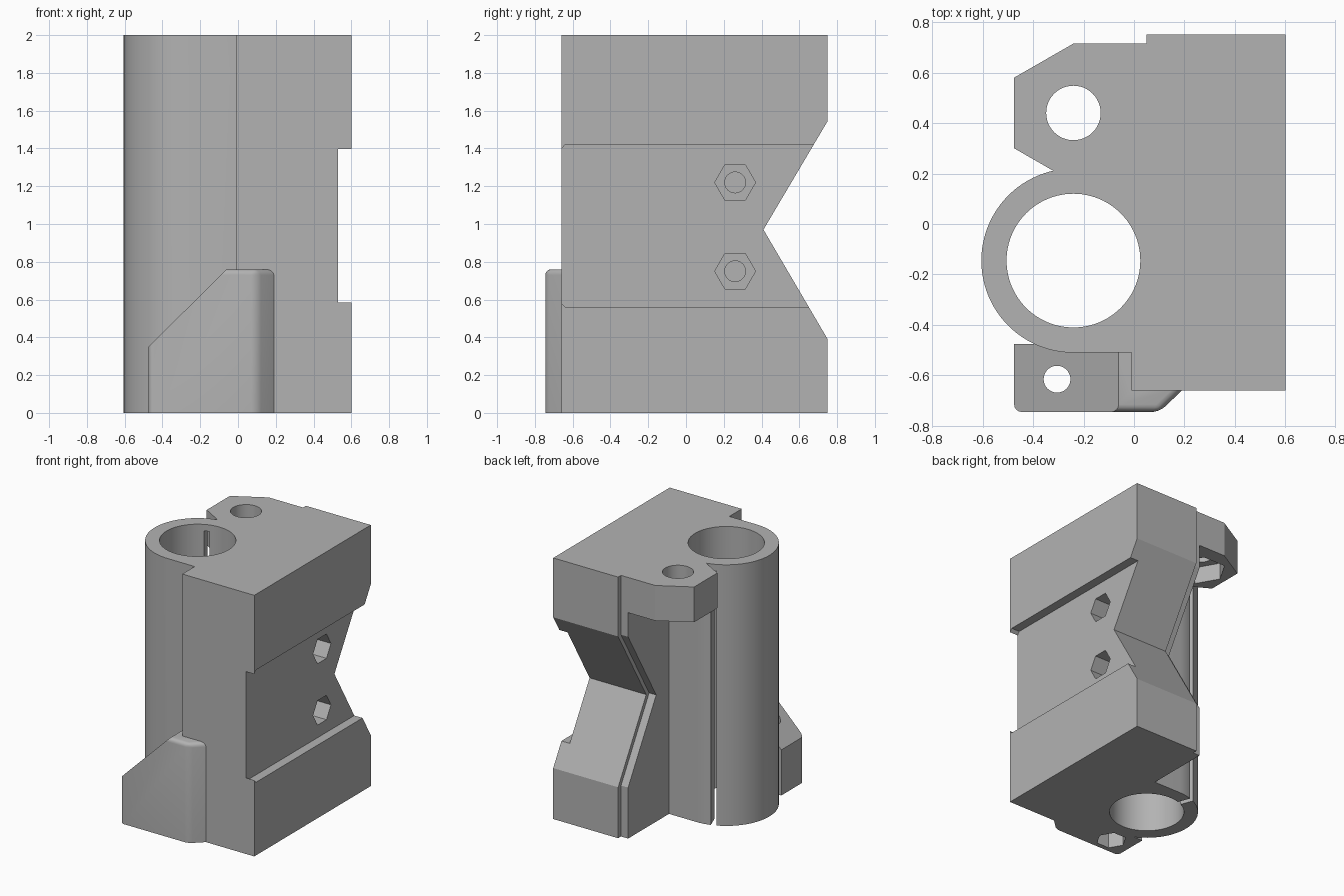
import bpy, bmesh, math
from mathutils import Vector

if "Cube" in bpy.data.objects:
    bpy.data.objects.remove(bpy.data.objects["Cube"], do_unlink=True)

grey = bpy.data.materials.new("plain grey")
grey.use_nodes = True
colour = (0.45, 0.45, 0.45, 1)
grey.diffuse_color = colour
grey.node_tree.nodes["Principled BSDF"].inputs["Base Color"].default_value = colour

PLACE = {
    "x": lambda a, b, h: (h, a, b),
    "y": lambda a, b, h: (a, h, b),
    "z": lambda a, b, h: (a, b, h),
}


def prism(name, points, axis, low, high, soft_edge=None, radius=0.03):
    """Extrude a flat profile along an axis, optionally rounding some edges."""
    bm = bmesh.new()
    put = PLACE[axis]
    base = bm.faces.new([bm.verts.new(put(a, b, low)) for a, b in points])
    new = bmesh.ops.extrude_face_region(bm, geom=[base])["geom"]
    shift = Vector(put(0, 0, high - low))
    bmesh.ops.translate(bm, vec=shift, verts=[v for v in new if isinstance(v, bmesh.types.BMVert)])
    bmesh.ops.recalc_face_normals(bm, faces=bm.faces)
    if soft_edge:
        edges = [e for e in bm.edges if soft_edge((e.verts[0].co + e.verts[1].co) / 2)]
        bmesh.ops.bevel(bm, geom=edges, offset=radius, segments=4, profile=0.5, affect="EDGES")
    mesh = bpy.data.meshes.new(name)
    bm.to_mesh(mesh)
    bm.free()
    mesh.materials.append(grey)
    ob = bpy.data.objects.new(name, mesh)
    bpy.context.collection.objects.link(ob)
    return ob


def rect(a0, a1, b0, b1):
    return [(a0, b0), (a1, b0), (a1, b1), (a0, b1)]


def ring(a, b, r, sides):
    return [(a + r * math.cos(math.tau * i / sides), b + r * math.sin(math.tau * i / sides))
            for i in range(sides)]


def combine(target, other, operation):
    """Merge or cut with another solid, then discard it."""
    mod = target.modifiers.new(operation, "BOOLEAN")
    mod.operation, mod.solver, mod.object = operation, "EXACT", other
    bpy.context.view_layer.objects.active = target
    bpy.ops.object.modifier_apply(modifier=mod.name)
    bpy.data.objects.remove(other, do_unlink=True)


def notched(back):
    """Side profile with the V notch in its back edge."""
    tip = back - 0.34
    return [(-0.66, 0), (back, 0), (back, 0.39), (tip, 0.97), (back, 1.545), (back, 2), (-0.66, 2)]


TUBE_X, TUBE_Y = -0.24, -0.145

# Main block and the thin set-back strip beside it
body = prism("carriage_body", notched(0.75), "x", 0.05, 0.6)
strip = prism("back_strip", notched(0.715), "x", -0.01, 0.05)

# Bearing tube with its flat-sided web
web = prism("tube_web", rect(TUBE_X, 0.1, -0.51, 0.22), "z", 0, 2)
tube = prism("bearing_tube", ring(TUBE_X, TUBE_Y, 0.365, 96), "z", 0, 2)

# Rod arm at the top of the back
arm = prism("rod_arm", [(0.1, 0.715), (-0.24, 0.715), (-0.475, 0.58), (-0.475, 0.3),
                        (-0.315, 0.208), (-0.2, 0.14), (0.1, 0.14)], "z", 1.73, 2)

# Front foot with rounded edges and a sloping shoulder
foot = prism("front_foot", [(-0.475, -0.745), (0.1, -0.745), (0.19, -0.66), (0.19, -0.475),
                            (-0.475, -0.475)], "z", 0, 0.76,
             soft_edge=lambda c: c.y < -0.69 and c.z > 0.1)
slope = prism("foot_slope", [(-0.575, 0.25), (0.04, 0.86), (-0.575, 0.86)], "y", -0.9, -0.3)
combine(foot, slope, "DIFFERENCE")

for part in (strip, web, tube, arm, foot):
    combine(body, part, "UNION")

# Bore and clamping slit
cutters = [prism("bore", ring(TUBE_X, TUBE_Y, 0.265, 96), "z", -0.1, 2.1)]
angle = math.radians(111)
out = Vector((math.cos(angle), math.sin(angle)))
side = Vector((-out.y, out.x)) * 0.02
centre = Vector((TUBE_X, TUBE_Y))
slit = [centre + out * r + side * s for r, s in ((0.2, -1), (0.42, -1), (0.42, 1), (0.2, 1))]
cutters.append(prism("slit", slit, "z", -0.1, 1.95))

# Belt channel across the side, narrowing at its front mouth
cutters.append(prism("channel", [(-0.67, 0.595), (-0.64, 0.56), (0.9, 0.56), (0.9, 1.42),
                                 (-0.64, 1.42), (-0.67, 1.385)], "x", 0.53, 0.8))

# Side nut pockets with blind screw holes
for z in (0.75, 1.22):
    cutters.append(prism("side_nut", ring(0.26, z, 0.108, 6), "x", 0.38, 0.56))
    cutters.append(prism("side_screw", ring(0.26, z, 0.055, 32), "x", 0.15, 0.5))

# Vertical holes with nut pockets underneath
for x, y, hole, nut, low, deep, top in ((-0.24, 0.44, 0.108, 0.19, 1.6, 1.86, 2.1),
                                        (-0.305, -0.615, 0.053, 0.108, -0.1, 0.13, 0.8)):
    cutters.append(prism("nut_pocket", ring(x, y, nut, 6), "z", low, deep))
    cutters.append(prism("rod_hole", ring(x, y, hole, 48), "z", low, top))

for cutter in cutters:
    combine(body, cutter, "DIFFERENCE")

# Single material and crisp smooth shading
body.data.materials.clear()
body.data.materials.append(grey)
for face in body.data.polygons:
    face.material_index = 0
bpy.ops.object.select_all(action="DESELECT")
body.select_set(True)
bpy.context.view_layer.objects.active = body
bpy.ops.object.shade_smooth_by_angle(angle=math.radians(25))
